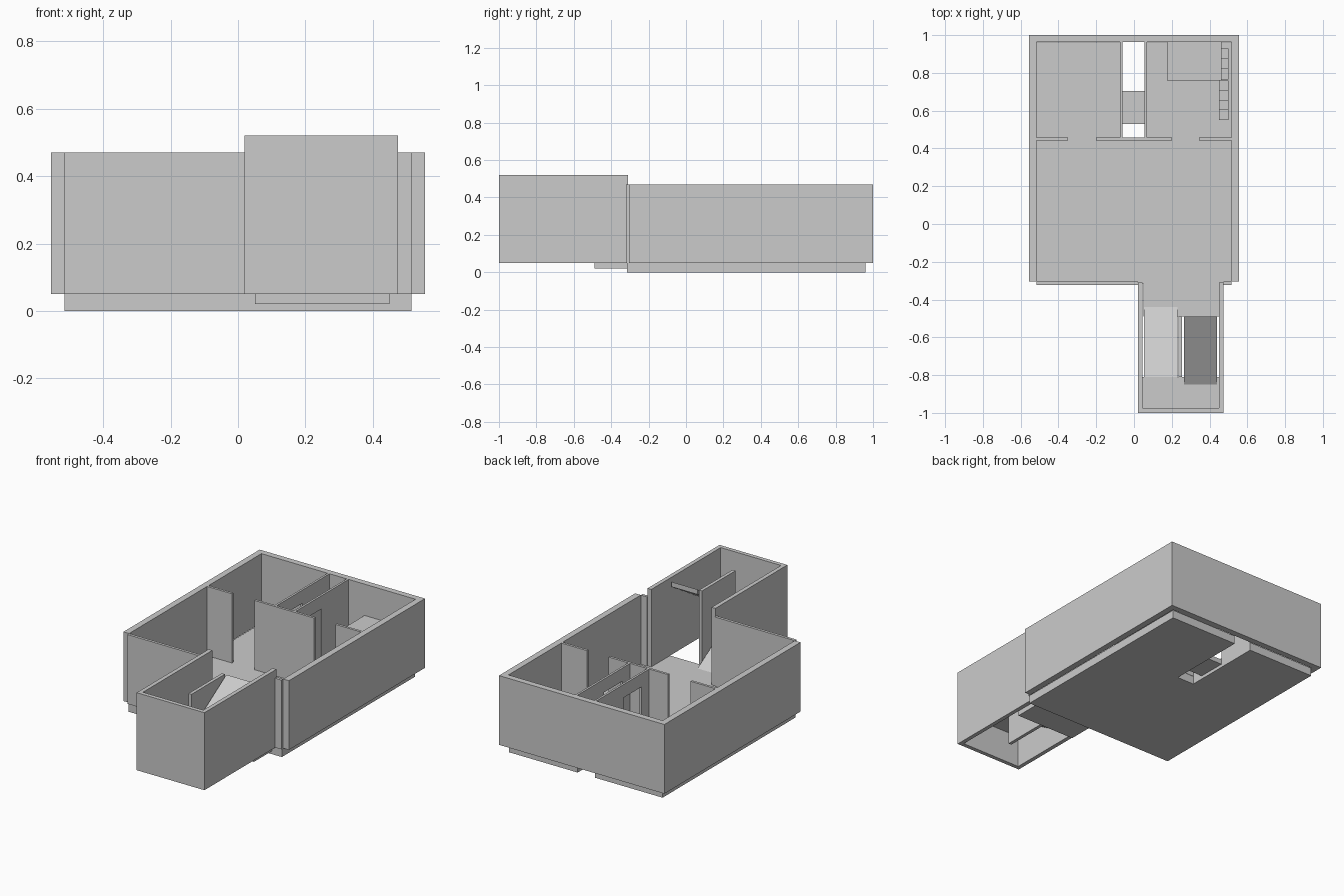
import bpy, bmesh

if "Cube" in bpy.data.objects:
    bpy.data.objects.remove(bpy.data.objects["Cube"])


def prism(name, profile, a, b, axis):
    """Extrude a 2D profile along x ('x': y,z points) or along z ('z': x,y points)."""
    bm = bmesh.new()
    if axis == 'x':
        pts = [(a, p, q) for p, q in profile]
        move = (b - a, 0, 0)
    else:
        pts = [(p, q, a) for p, q in profile]
        move = (0, 0, b - a)
    face = bm.faces.new([bm.verts.new(p) for p in pts])
    ext = bmesh.ops.extrude_face_region(bm, geom=[face])
    verts = [g for g in ext['geom'] if isinstance(g, bmesh.types.BMVert)]
    bmesh.ops.translate(bm, verts=verts, vec=move)
    bmesh.ops.recalc_face_normals(bm, faces=bm.faces)
    me = bpy.data.meshes.new(name)
    bm.to_mesh(me)
    bm.free()
    ob = bpy.data.objects.new(name, me)
    bpy.context.collection.objects.link(ob)
    return ob


def box(name, x0, x1, y0, y1, z0, z1):
    return prism(name, [(x0, y0), (x1, y0), (x1, y1), (x0, y1)], z0, z1, 'z')


F, T = 0.05, 0.47   # floor level, wall top

# main floor slab with a slot at the back
prism("main_floor", [(-.515, -.315), (.515, -.315), (.515, .96), (.055, .96),
                     (.055, .455), (-.06, .455), (-.06, .96), (-.515, .96)], 0, F, 'z')

# outer walls: U shape around sides and back
prism("outer_walls", [(-.555, -.305), (-.517, -.305), (-.517, .963), (.517, .963),
                      (.517, -.305), (.555, -.305), (.555, 1), (-.555, 1)], F, T, 'z')
box("front_wall_left", -.517, .02, -.322, -.305, F, T)
box("front_wall_right", .475, .517, -.322, -.305, F, T)

# cross wall in three pieces, leaving two doorways
for i, (a, b) in enumerate([(-.517, -.35), (-.2, .2), (.345, .517)]):
    box(f"cross_wall_{i}", a, b, .442, .457, F, T)

# corridor walls, each with a doorway
door = [(.457, F), (.53, F), (.53, .39), (.705, .39), (.705, F), (.963, F), (.963, T), (.457, T)]
prism("corridor_wall_left", door, -.073, -.06, 'x')
prism("corridor_wall_right", door, .055, .068, 'x')
box("corridor_bridge", -.06, .055, .53, .705, .02, F)

# raised platform with steps beside it
box("platform", .175, .463, .76, .963, F, .28)
for i in range(4):
    y = .55 + i * .0525
    box(f"lower_step_{i}", .45, .5, y, y + .0525, F, F + .028 * (i + 1))
for i in range(3):
    y = .765 + i * .055
    box(f"upper_step_{i}", .463, .5, y, y + .055, F, F + .028 * (i + 5))

# stair annex shell, open to the main room
prism("annex_walls", [(.02, -.31), (.02, -1), (.475, -1), (.475, -.31),
                      (.45, -.31), (.45, -.975), (.045, -.975), (.045, -.31)], F, .52, 'z')
box("annex_floor", .05, .45, -.49, -.31, .02, F)
box("stair_landing", .045, .45, -.975, -.81, .245, .275)
box("stair_divider", .235, .255, -.81, -.49, F, .5)

# two stair ramps
prism("lower_ramp", [(-.44, .05), (-.49, .05), (-.81, .245), (-.81, .275)], .052, .23, 'x')
prism("upper_ramp", [(-.85, .275), (-.81, .275), (-.49, .47), (-.49, .5)], .265, .44, 'x')
